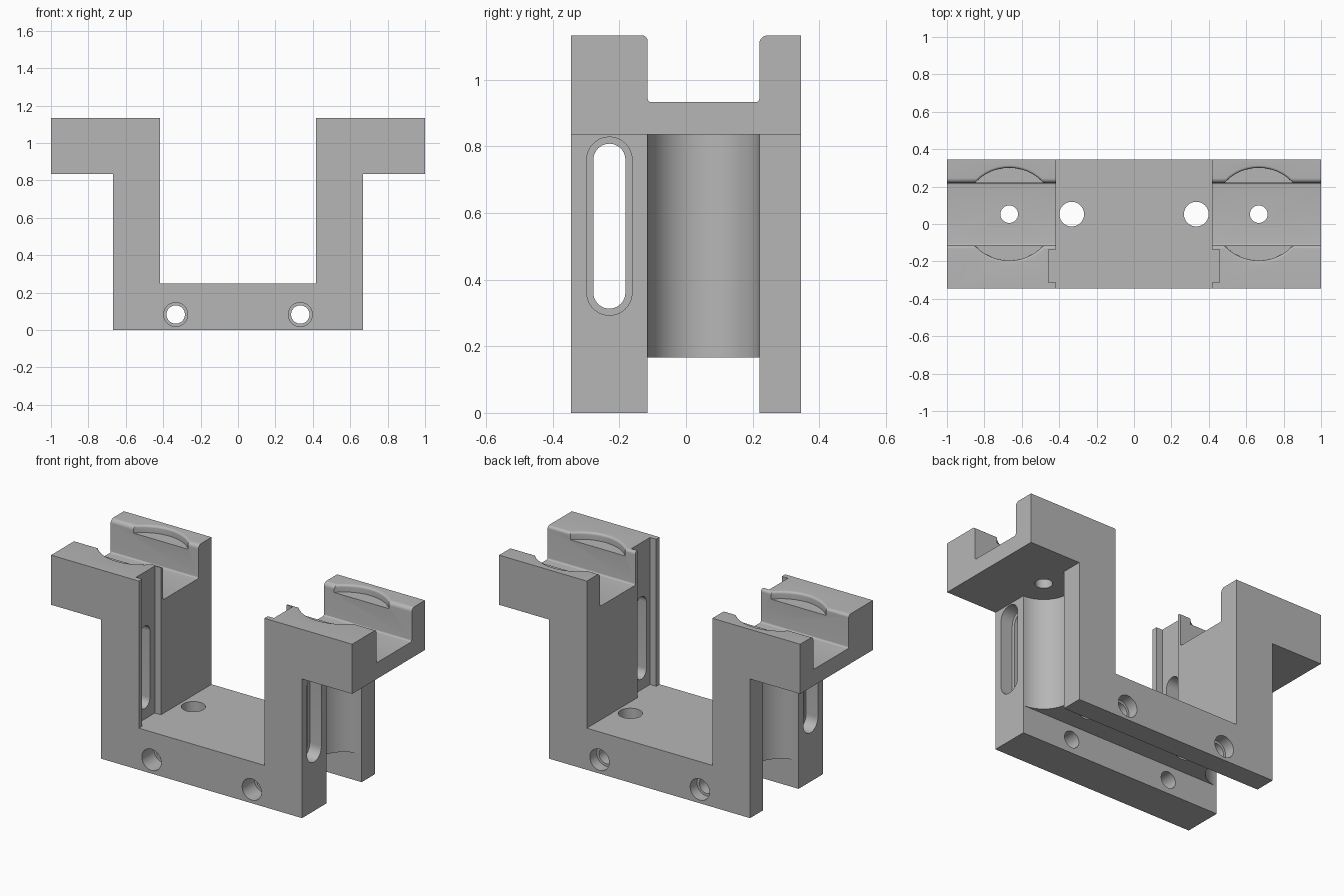
import bpy, bmesh
from math import pi, cos, sin

cube = bpy.data.objects.get("Cube")
if cube:
    bpy.data.objects.remove(cube, do_unlink=True)

grey = bpy.data.materials.new("machined grey")
grey.use_nodes = True
COLOUR = (0.47, 0.47, 0.47, 1)
grey.diffuse_color = COLOUR
grey.node_tree.nodes["Principled BSDF"].inputs["Base Color"].default_value = COLOUR


def arc(cx, cy, r, start, end, n=12):
    """Points along an arc, angles in quarter turns."""
    angles = [(start + (end - start) * i / n) * pi / 2 for i in range(n + 1)]
    return [(cx + r * cos(a), cy + r * sin(a)) for a in angles]


def circle(cx, cy, r):
    return arc(cx, cy, r, 0, 4, 48)[:-1]


def loft(name, rings, axis):
    """Closed solid through (outline, depth) rings stacked along an axis."""
    place = {"X": lambda u, v, d: (d, u, v),
             "Y": lambda u, v, d: (u, d, v),
             "Z": lambda u, v, d: (u, v, d)}[axis]
    bm = bmesh.new()
    loops = [[bm.verts.new(place(u, v, d)) for u, v in pts] for pts, d in rings]
    n = len(loops[0])
    for a, b in zip(loops, loops[1:]):
        for i in range(n):
            j = (i + 1) % n
            bm.faces.new((a[i], a[j], b[j], b[i]))
    bm.faces.new(loops[0])
    bm.faces.new(loops[-1])
    bmesh.ops.recalc_face_normals(bm, faces=bm.faces)
    mesh = bpy.data.meshes.new(name)
    bm.to_mesh(mesh)
    bm.free()
    mesh.materials.append(grey)
    obj = bpy.data.objects.new(name, mesh)
    bpy.context.collection.objects.link(obj)
    return obj


def prism(name, pts, axis, a, b):
    return loft(name, [(pts, a), (pts, b)], axis)


def cut(cutter):
    """Subtract a cutter from the bracket and discard it."""
    bpy.context.view_layer.objects.active = body
    mod = body.modifiers.new("cut", "BOOLEAN")
    mod.operation = "DIFFERENCE"
    mod.solver = "EXACT"
    mod.object = cutter
    bpy.ops.object.modifier_apply(modifier=mod.name)
    bpy.data.objects.remove(cutter, do_unlink=True)


# Main dimensions
HALF_Y, TOP = 0.345, 1.133
INNER, OUTER = 0.417, 0.667
SHELF, BASE = 0.835, 0.25
Y0, Y1 = -0.115, 0.22
MID, RAD = (Y0 + Y1) / 2, (Y1 - Y0) / 2
LEDGE, UNDER = 0.933, 0.167

# U-shaped body with outward shelves
right = [(OUTER, 0), (OUTER, SHELF), (1, SHELF), (1, TOP), (INNER, TOP), (INNER, BASE)]
left = [(-x, z) for x, z in reversed(right)]
body = prism("bracket_body", right + left, "Y", -HALF_Y, HALF_Y)

# Top channel with rounded lips and soft floor corners
f, b, s = 0.017, 0.025, 0.01
channel = (arc(Y0 + s, LEDGE + s, s, 2, 3, 5)
           + arc(Y1 - s, LEDGE + s, s, 3, 4, 5)
           + arc(Y1 + b, TOP - b, b, 2, 1, 8)
           + [(Y1 + b, TOP + 0.1), (Y0 - f, TOP + 0.1)]
           + arc(Y0 - f, TOP - f, f, 1, 0, 8))
cut(prism("top_channel", channel, "X", -1.1, 1.1))

# Half-round recess in the outer face of each leg
for side in (-1, 1):
    cx = side * OUTER
    recess = arc(cx, MID, RAD, 1, 1 + 2 * side, 40)
    recess += [(cx + side * 0.2, MID - RAD), (cx + side * 0.2, MID + RAD)]
    cut(prism("leg_recess", recess, "Z", 0.1, SHELF))

# Bottom channel running the full width
under = [(Y0, -0.1), (Y1, -0.1), (Y1, UNDER), (Y0, UNDER)]
cut(prism("bottom_channel", under, "X", -1.1, 1.1))

for side in (-1, 1):
    cx, hx = side * OUTER, side * 0.333

    # Shallow round seat in the shelf walls, with an eased rim
    e = 0.014
    rings = [(circle(cx, MID, 0.248), 1.09)]
    for i in range(7):
        a = i / 6 * pi / 2
        rings.append((circle(cx, MID, 0.248 + e * (1 - cos(a))), TOP - e + e * sin(a)))
    rings.append((circle(cx, MID, 0.248 + e), TOP + 0.1))
    cut(loft("round_seat", rings, "Z"))

    # Vertical holes through shelf and base
    cut(prism("shelf_hole", circle(cx, MID, 0.047), "Z", 0.8, 1.0))
    cut(prism("base_hole", circle(hx, MID, 0.066), "Z", 0.1, 0.3))

    # Vertical groove in the inner face of each leg
    groove = [(side * 0.3, -0.313), (side * 0.458, -0.313),
              (side * 0.458, -0.135), (side * 0.3, -0.135)]
    cut(prism("inner_groove", groove, "Z", BASE, TOP + 0.1))

    # Stepped long slot through each leg
    for r, x0, x1 in ((0.048, 0.3, 0.8), (0.068, 0.59, 0.8)):
        slot = arc(-0.23, 0.76, r, 0, 2, 20) + arc(-0.23, 0.361, r, 2, 4, 20)
        cut(prism("long_slot", slot, "X", side * x0, side * x1))

    # Counterbored cross holes, front and back
    cut(prism("cross_hole", circle(hx, 0.083, 0.049), "Y", -0.5, 0.5))
    cut(prism("front_counterbore", circle(hx, 0.083, 0.064), "Y", -0.5, -0.23))
    cut(prism("back_counterbore", circle(hx, 0.083, 0.064), "Y", 0.28, 0.5))

# Smooth the curved walls, keep machined edges sharp
bpy.ops.object.select_all(action="DESELECT")
body.select_set(True)
bpy.context.view_layer.objects.active = body
bpy.ops.object.shade_smooth_by_angle(angle=pi / 6)
